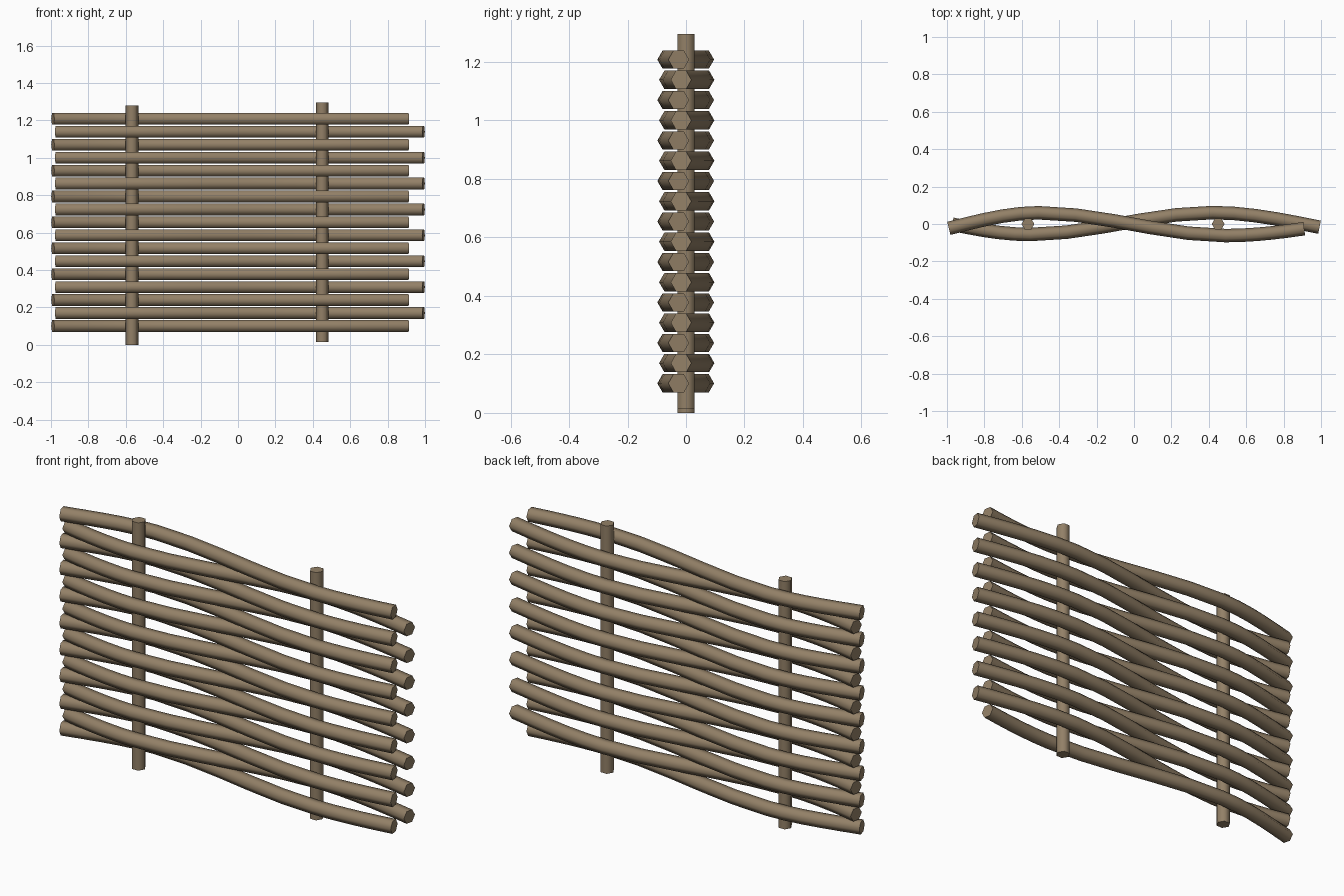
import bpy, bmesh, math
from mathutils import Vector

if "Cube" in bpy.data.objects:
    bpy.data.objects.remove(bpy.data.objects["Cube"])

wood = bpy.data.materials.new("brown_wood")
wood.diffuse_color = (0.29, 0.216, 0.135, 1)
wood.use_nodes = True
wood.node_tree.nodes["Principled BSDF"].inputs["Base Color"].default_value = wood.diffuse_color


def hermite(knots, steps=5):
    """Smooth path through (x, y, slope) knots; returns (x, y) points."""
    pts = [knots[0][:2]]
    for (x0, y0, m0), (x1, y1, m1) in zip(knots, knots[1:]):
        h = x1 - x0
        for i in range(1, steps + 1):
            t = i / steps
            y = ((2*t**3 - 3*t**2 + 1) * y0 + (t**3 - 2*t**2 + t) * h * m0
                 + (3*t**2 - 2*t**3) * y1 + (t**3 - t**2) * h * m1)
            pts.append((x0 + h * t, y))
    return pts


def hex_tube(name, path, radius, side):
    """Six-sided rod swept along a path, smooth sides and flat ends."""
    bm = bmesh.new()
    rings = []
    for i, p in enumerate(path):
        # end rings use the end segment direction
        d = (path[min(i + 1, len(path) - 1)] - path[max(i - 1, 0)]).normalized()
        u = (side - d * side.dot(d)).normalized()
        v = d.cross(u)
        rings.append([bm.verts.new(p + radius * (math.cos(a) * u + math.sin(a) * v))
                      for a in (k * math.pi / 3 for k in range(6))])
    for r0, r1 in zip(rings, rings[1:]):
        for k in range(6):
            j = (k + 1) % 6
            bm.faces.new((r0[k], r0[j], r1[j], r1[k])).smooth = True
    for ring in (rings[0], rings[-1]):
        cap = bm.faces.new(ring)
        for e in cap.edges:
            e.smooth = False
    bmesh.ops.recalc_face_normals(bm, faces=bm.faces)
    me = bpy.data.meshes.new(name)
    bm.to_mesh(me)
    bm.free()
    me.materials.append(wood)
    ob = bpy.data.objects.new(name, me)
    bpy.context.collection.objects.link(ob)


# Two upright posts
for name, x, z0, z1 in (("left_post", -0.567, 0, 1.28), ("right_post", 0.45, 0.015, 1.295)):
    hex_tube(name, [Vector((x, 0, z0)), Vector((x, 0, z1))], 0.034, Vector((1, 0, 0)))

# Woven rods alternate between two mirrored waves around the posts
wave_a = hermite([(-0.99, -0.023, 0.25), (-0.51, 0.06, 0), (0.49, -0.062, 0), (0.91, -0.025, 0.15)])
wave_b = hermite([(-0.972, -0.001, -0.22), (-0.555, -0.056, 0), (0.42, 0.061, 0), (0.992, -0.017, -0.2)])
for i in range(17):
    wave = wave_b if i % 2 else wave_a
    z = 0.101 + i * 0.0692
    hex_tube(f"woven_rod_{i + 1}", [Vector((x, y, z)) for x, y in wave], 0.036, Vector((0, 1, 0)))
